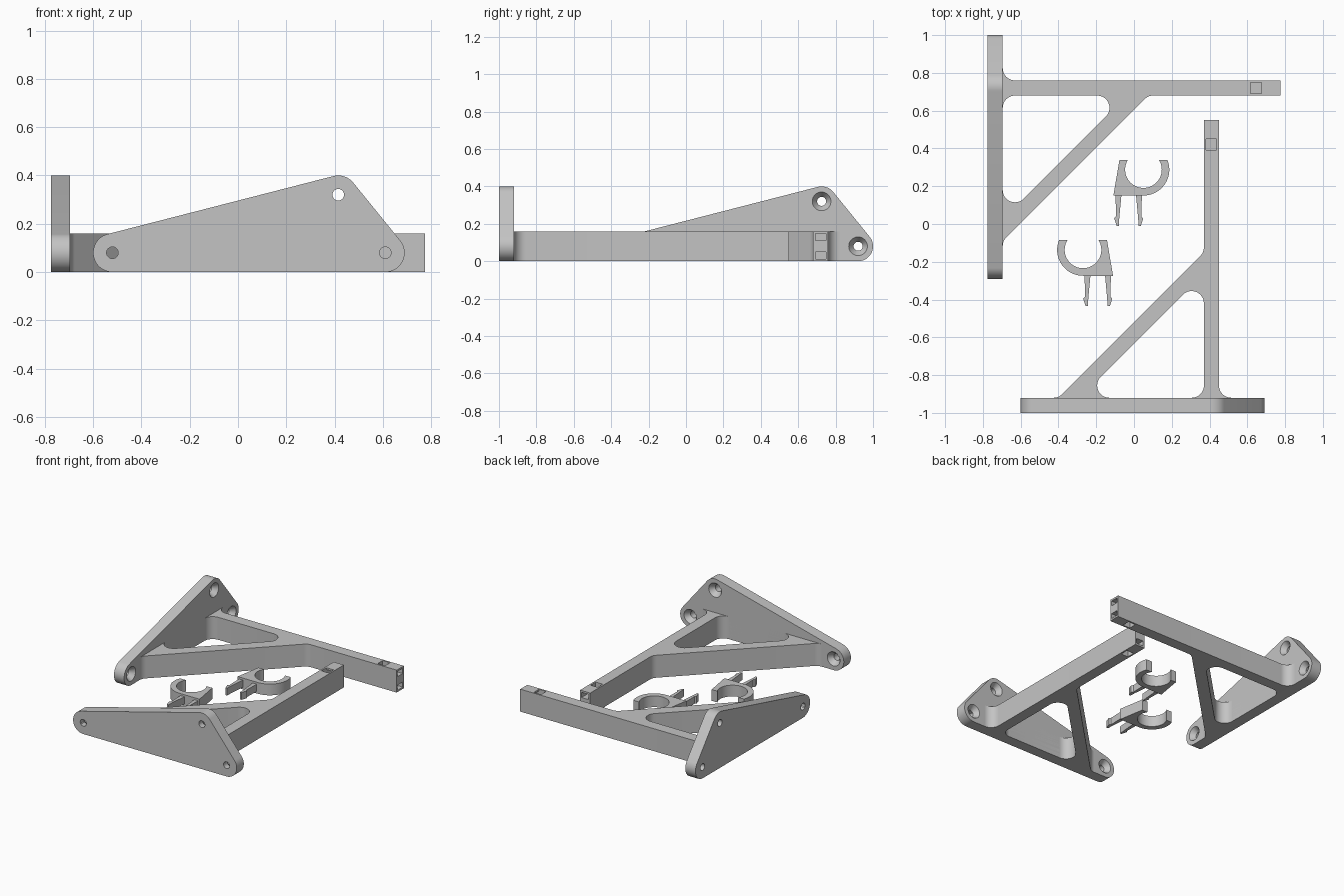
import bpy
import bmesh
from math import sin, cos, pi, radians, tan, asin
from mathutils import Matrix, Vector
from mathutils.geometry import convex_hull_2d

cube = bpy.data.objects.get("Cube")
if cube:
    bpy.data.objects.remove(cube)

grey = bpy.data.materials.new("plain_grey")
grey.use_nodes = True
grey.diffuse_color = (0.55, 0.55, 0.55, 1)
grey.node_tree.nodes["Principled BSDF"].inputs["Base Color"].default_value = (0.55, 0.55, 0.55, 1)


def add_object(name, bm):
    bmesh.ops.recalc_face_normals(bm, faces=bm.faces)
    mesh = bpy.data.meshes.new(name)
    bm.to_mesh(mesh)
    bm.free()
    mesh.materials.append(grey)
    obj = bpy.data.objects.new(name, mesh)
    bpy.context.collection.objects.link(obj)
    return obj


def prism(name, outline, low, high, upright=False):
    """Extrude an outline along z, or along y when upright."""
    bm = bmesh.new()
    place = (lambda a, b: (a, low, b)) if upright else (lambda a, b: (a, b, low))
    face = bm.faces.new([bm.verts.new(place(a, b)) for a, b in outline])
    grown = bmesh.ops.extrude_face_region(bm, geom=[face])["geom"]
    step = Vector((0, high - low, 0) if upright else (0, 0, high - low))
    bmesh.ops.translate(bm, vec=step, verts=[g for g in grown if isinstance(g, bmesh.types.BMVert)])
    return add_object(name, bm)


def box(name, x, y, z):
    return prism(name, [(x[0], y[0]), (x[1], y[0]), (x[1], y[1]), (x[0], y[1])], *z)


def cone(name, x, z, y_range, r_start, r_end):
    """Cone or cylinder along y."""
    y0, y1 = y_range
    bm = bmesh.new()
    turn = Matrix.Translation((x, (y0 + y1) / 2, z)) @ Matrix.Rotation(-pi / 2, 4, "X")
    bmesh.ops.create_cone(bm, cap_ends=True, segments=40, radius1=r_start,
                          radius2=r_end, depth=y1 - y0, matrix=turn)
    return add_object(name, bm)


def arc(cx, cy, r, start, end, steps):
    angles = [start + (end - start) * i / steps for i in range(steps + 1)]
    return [(cx + r * cos(a), cy + r * sin(a)) for a in angles]


def rounded(corners, steps=12):
    """Round each (x, y, radius) corner of a closed outline."""
    out = []
    for i, (x, y, r) in enumerate(corners):
        p = Vector((x, y))
        if r == 0:
            out.append((x, y))
            continue
        a = (Vector(corners[i - 1][:2]) - p).normalized()
        b = (Vector(corners[(i + 1) % len(corners)][:2]) - p).normalized()
        half = a.angle(b) / 2
        centre = p + (a + b).normalized() * r / sin(half)
        start = p + a * r / tan(half) - centre
        end = p + b * r / tan(half) - centre
        sweep = start.angle(end)
        for k in range(steps + 1):
            t = k / steps
            v = (start * sin((1 - t) * sweep) + end * sin(t * sweep)) / sin(sweep)
            out.append(tuple(centre + v))
    return out


def cut(obj, cutters):
    bpy.context.view_layer.objects.active = obj
    for cutter in cutters:
        mod = obj.modifiers.new("cut", "BOOLEAN")
        mod.solver = "EXACT"
        mod.object = cutter
        bpy.ops.object.modifier_apply(modifier=mod.name)
        bpy.data.objects.remove(cutter)


def smooth(obj):
    bpy.ops.object.select_all(action="DESELECT")
    obj.select_set(True)
    bpy.context.view_layer.objects.active = obj
    bpy.ops.object.shade_smooth_by_angle(angle=radians(30))


def mirrored_copy(obj, name, matrix):
    bm = bmesh.new()
    bm.from_mesh(obj.data)
    bm.transform(matrix)
    return add_object(name, bm)


# Wall plate: rounded triangle around three screw holes
screws = [(-0.52, 0.08), (0.61, 0.08), (0.415, 0.32)]
rim = [Vector(p) for x, z in screws for p in arc(x, z, 0.08, 0, 2 * pi, 64)[:-1]]
plate = prism("front_wall_plate", [rim[i] for i in convex_hull_2d(rim)], -1, -0.92, upright=True)

# Screw holes, countersunk on the inner side
for x, z in screws:
    cut(plate, [cone("hole_cutter", x, z, (-1.1, -0.8), 0.024, 0.024),
                cone("sink_cutter", x, z, (-0.965, -0.91), 0.018, 0.057)])

# Arm and diagonal brace with filleted corners
R = 0.065
frame = prism("front_arm_and_brace", rounded([
    (0.516, -0.94, 0), (0.516, -0.92, 0), (0.45, -0.92, R), (0.45, 0.55, 0),
    (0.37, 0.55, 0), (0.37, -0.15, R), (-0.40, -0.92, R), (-0.428, -0.92, 0),
    (-0.428, -0.94, 0)]), 0, 0.16)
window = prism("window_cutter", rounded([
    (0.37, -0.92, R), (0.37, -0.263, R), (-0.287, -0.92, R)]), -0.1, 0.3)
cut(frame, [window])

# Clip sockets in the arm end, each opening into a latch window
for slot, latch in (((0.013, 0.05), (-0.1, 0.05)), ((0.11, 0.147), (0.11, 0.3))):
    cut(frame, [box("slot_cutter", (0.382, 0.438), (0.392, 0.6), slot),
                box("latch_cutter", (0.382, 0.438), (0.392, 0.45), latch)])

# Open ring clip with a slanted shoulder
cx, cy, top = 0.05, 0.288, 0.34
outer, inner = 0.137, 0.097
tip_out, tip_in = asin((top - cy) / outer), asin((top - cy) / inner)
clip_outline = arc(cx, cy, outer, tip_out, -pi / 2, 28)
clip_outline += [(-0.109, cy - outer), (-0.077, top)]
clip_outline += arc(cx, cy, inner, pi - tip_in, 2 * pi + tip_in, 40)
ring = prism("right_clip_ring", clip_outline, 0, 0.08)

# Pair of hooked prongs
prong_shape = [(-0.066, 0.16), (-0.098, 0.16), (-0.095, 0.04), (-0.105, 0.03),
               (-0.092, -0.01), (-0.08, -0.01), (-0.078, 0.03)]
prong_a = prism("right_clip_outer_prong", prong_shape, 0.014, 0.066)
prong_b = prism("right_clip_inner_prong", [(-0.056 - x, y) for x, y in prong_shape], 0.014, 0.066)

parts = [plate, frame, ring, prong_a, prong_b]

# Second bracket: the first with its plate and arm directions swapped
swap = Matrix(((0, 1, 0, 0.225), (1, 0, 0, 0.31), (0, 0, 1, 0), (0, 0, 0, 1)))
parts.append(mirrored_copy(plate, "side_wall_plate", swap))
parts.append(mirrored_copy(frame, "side_arm_and_brace", swap))

# Second clip: mirrored sideways and set further forward
flip = Matrix.Translation((-0.22, -0.425, 0)) @ Matrix.Scale(-1, 4, (1, 0, 0))
for obj in (ring, prong_a, prong_b):
    parts.append(mirrored_copy(obj, obj.name.replace("right", "left"), flip))

for part in parts:
    smooth(part)
